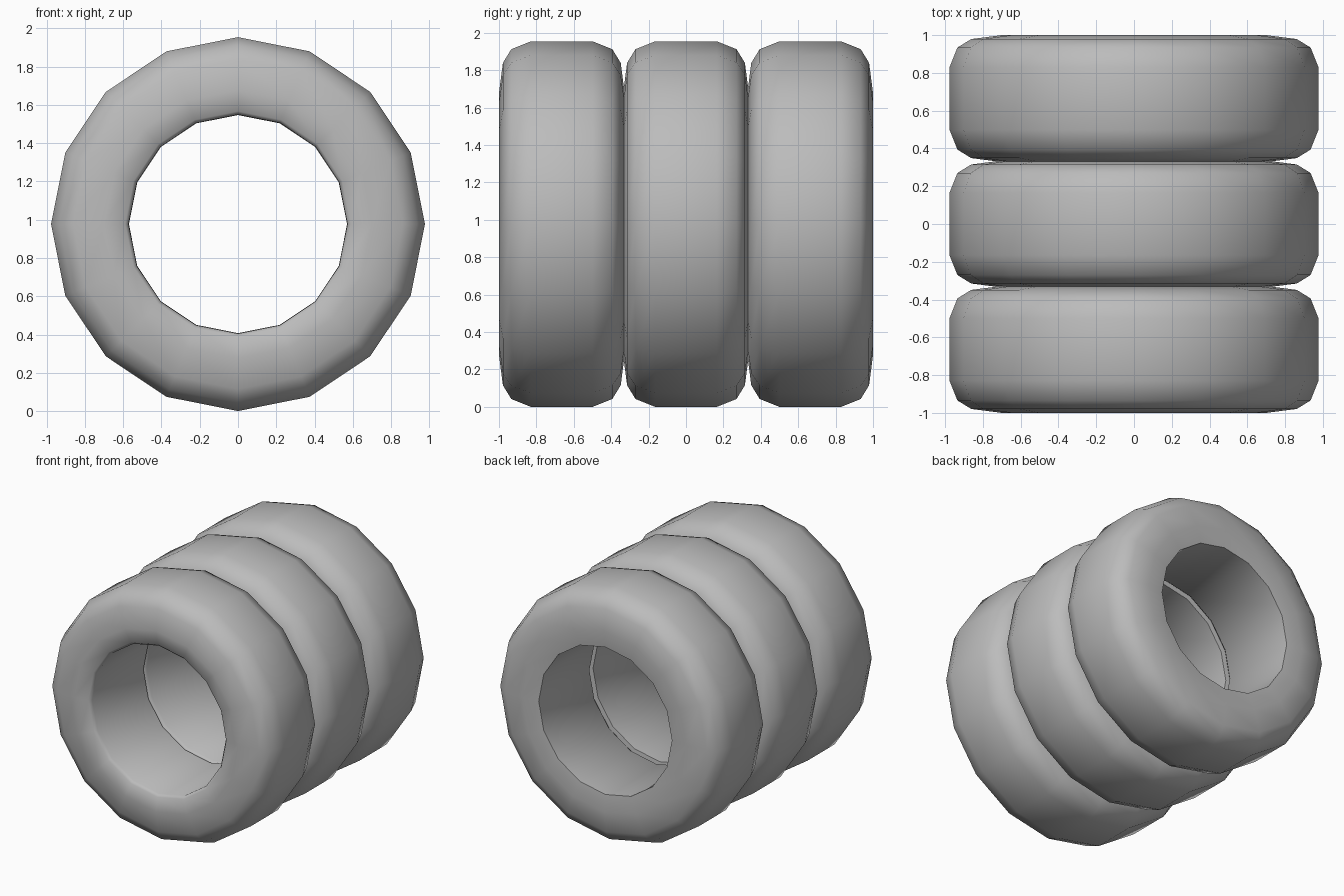
import bpy, bmesh, math
from mathutils import Vector

cube = bpy.data.objects.get("Cube")
if cube:
    bpy.data.objects.remove(cube, do_unlink=True)

SIDES = 16
RADIUS = 0.977
SPACING = 0.664

rubber = bpy.data.materials.new("grey_rubber")
rubber.use_nodes = True
colour = (0.5, 0.5, 0.5, 1)
rubber.diffuse_color = colour
bsdf = rubber.node_tree.nodes["Principled BSDF"]
bsdf.inputs["Base Color"].default_value = colour
bsdf.inputs["Roughness"].default_value = 0.8

# Shoulder and sidewall as (y, radius), mirrored for the two sides
shoulder = [(0.165, RADIUS), (0.27, 0.935), (0.315, 0.862), (0.336, 0.70)]
# Rounded front lip, straight bore and crisp back lip
front_lip = [(-0.30, 0.572), (-0.322, 0.59)]
back_lip = [(0.322, 0.57)]
profile = front_lip + [(-y, r) for y, r in reversed(shoulder)] + shoulder + back_lip


def make_tyre(name, y):
    """Sweep the closed tyre section around the y axis."""
    bm = bmesh.new()
    verts = [bm.verts.new((0, py, r)) for py, r in profile]
    edges = [bm.edges.new((v, verts[i - 1])) for i, v in enumerate(verts)]
    bmesh.ops.spin(bm, geom=verts + edges, cent=(0, 0, 0), axis=(0, 1, 0),
                   angle=math.tau, steps=SIDES, use_merge=True)
    bmesh.ops.remove_doubles(bm, verts=bm.verts, dist=0.0005)
    bmesh.ops.recalc_face_normals(bm, faces=bm.faces)
    mesh = bpy.data.meshes.new(name)
    bm.to_mesh(mesh)
    bm.free()
    mesh.materials.append(rubber)
    tyre = bpy.data.objects.new(name, mesh)
    tyre.location = Vector((0, y, RADIUS))
    bpy.context.collection.objects.link(tyre)
    bpy.ops.object.select_all(action="DESELECT")
    tyre.select_set(True)
    bpy.context.view_layer.objects.active = tyre
    bpy.ops.object.shade_smooth_by_angle(angle=math.radians(60))


# Row of three tyres standing side by side
for index, name in enumerate(("front_tyre", "middle_tyre", "back_tyre")):
    make_tyre(name, (index - 1) * SPACING)
